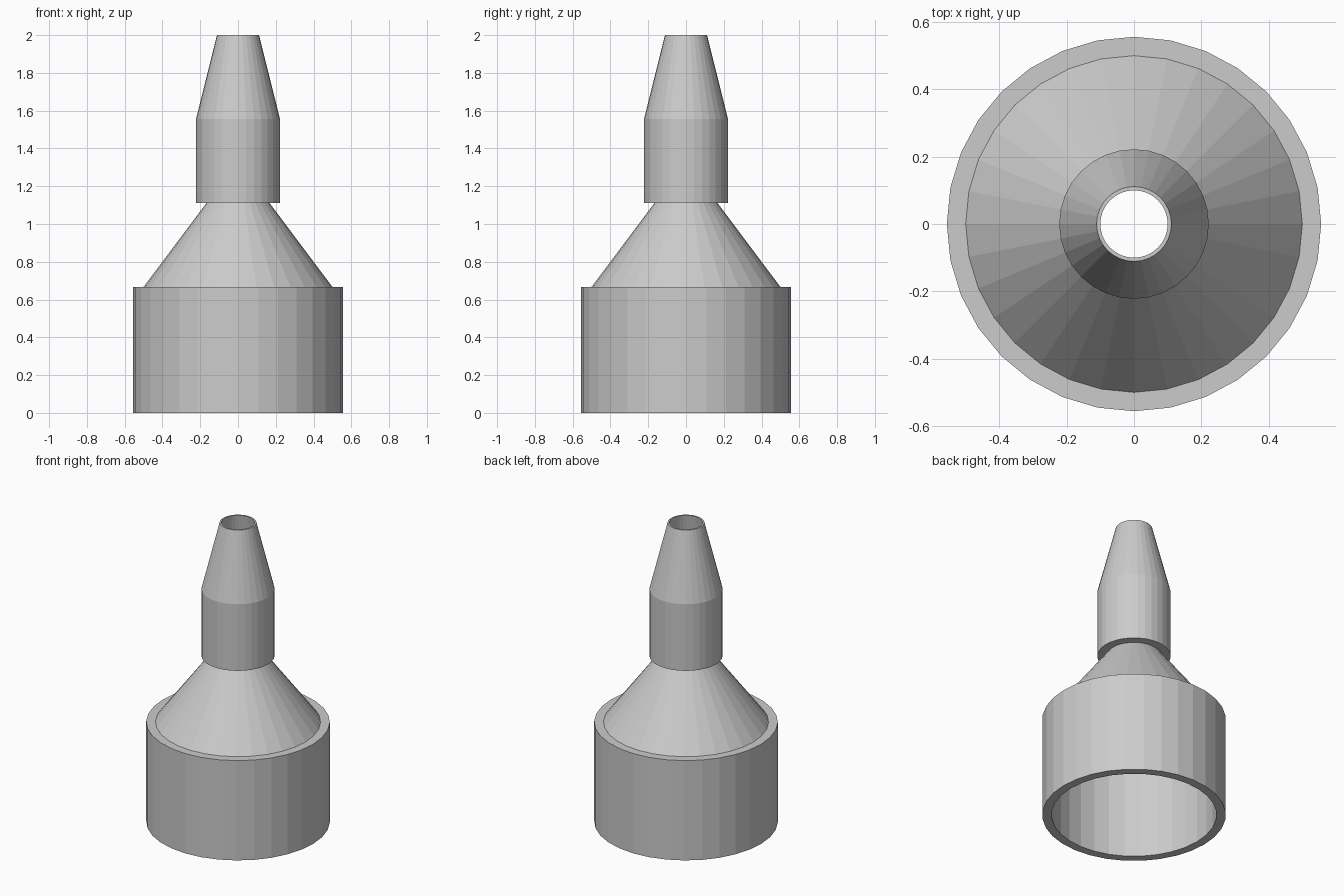
import bpy, bmesh
from math import cos, sin, pi

if "Cube" in bpy.data.objects:
    bpy.data.objects.remove(bpy.data.objects["Cube"])

SIDES = 32


def ring_part(name, z0, z1, outer0, outer1, inner0, inner1):
    """Hollow round section: outer and inner walls closed by flat rims."""
    profile = [(outer0, z0), (outer1, z1), (inner1, z1), (inner0, z0)]
    bm = bmesh.new()
    loops = []
    for r, z in profile:
        loops.append([bm.verts.new((r * cos(2 * pi * i / SIDES),
                                    r * sin(2 * pi * i / SIDES), z))
                      for i in range(SIDES)])
    for k in range(4):
        a, b = loops[k], loops[(k + 1) % 4]
        for i in range(SIDES):
            j = (i + 1) % SIDES
            bm.faces.new((a[i], a[j], b[j], b[i]))
    bmesh.ops.recalc_face_normals(bm, faces=bm.faces)
    mesh = bpy.data.meshes.new(name)
    bm.to_mesh(mesh)
    bm.free()
    obj = bpy.data.objects.new(name, mesh)
    bpy.context.collection.objects.link(obj)
    return obj


# Wide socket at the bottom
ring_part("base_socket", 0, 0.667, 0.556, 0.556, 0.5, 0.5)
# Thin funnel narrowing towards the pipe
ring_part("reducing_cone", 0.667, 1.111, 0.5, 0.167, 0.487, 0.154)
# Straight pipe
ring_part("neck_pipe", 1.111, 1.556, 0.222, 0.222, 0.167, 0.167)
# Tapered nozzle with an open end
ring_part("nozzle_tip", 1.556, 2.0, 0.222, 0.111, 0.167, 0.1)
